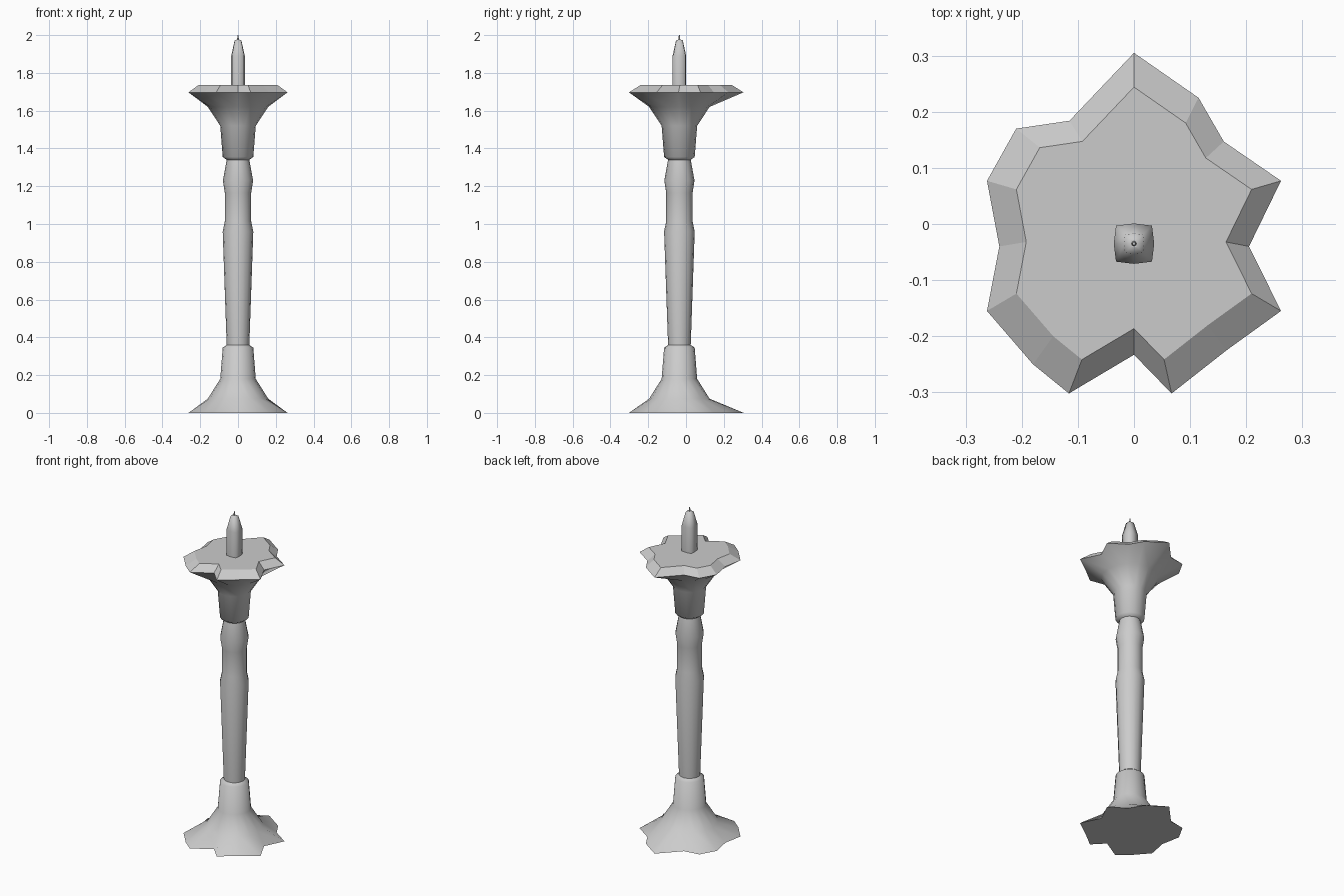
import bpy, bmesh
from math import sin, cos, pi

if "Cube" in bpy.data.objects:
    bpy.data.objects.remove(bpy.data.objects["Cube"])

CY = -0.035  # stem axis
STAR = [(0, .305), (.115, .225), (.16, .147), (.262, .077), (.205, -.04), (.262, -.155),
        (.165, -.225), (.067, -.302), (0, -.233), (-.116, -.302), (-.18, -.25),
        (-.262, -.155), (-.24, -.04), (-.262, .077), (-.21, .17), (-.115, .184)]


def star(z, s=1.0):
    return [(x * s, y * s, z) for x, y in STAR]


def circle(z, r, n=16):
    return [(r * sin(2 * pi * i / n), CY + r * cos(2 * pi * i / n), z) for i in range(n)]


def square_round(z, r):
    # eight-sided section with bulging corners
    c = r * 0.89
    return [(x, CY + y, z) for x, y in
            [(0, r), (c, c), (r, 0), (c, -c), (0, -r), (-c, -c), (-r, 0), (-c, c)]]


def loft(name, rings, sharp=(), flat=()):
    """Skin a bottom-to-top stack of rings; sharp ring edges and flat bands by index."""
    bm = bmesh.new()
    vs = [[bm.verts.new(p) for p in ring] for ring in rings]
    n = len(vs[0])
    for k in range(len(vs) - 1):
        for i in range(n):
            j = (i + 1) % n
            f = bm.faces.new((vs[k][i], vs[k][j], vs[k + 1][j], vs[k + 1][i]))
            f.smooth = k not in flat
    bm.faces.new(vs[0])
    bm.faces.new(vs[-1])
    for k in sharp:
        for i in range(n):
            e = bm.edges.get((vs[k][i], vs[k][(i + 1) % n]))
            e.smooth = False
    bmesh.ops.recalc_face_normals(bm, faces=bm.faces)
    me = bpy.data.meshes.new(name)
    bm.to_mesh(me)
    bm.free()
    ob = bpy.data.objects.new(name, me)
    bpy.context.collection.objects.link(ob)
    return ob


# Foot, stem and drip pan in one turned piece
loft("candlestick", [
    star(0), circle(.075, .16), circle(.18, .094), circle(.345, .081), circle(.36, .06),
    circle(.96, .081), circle(1.015, .07), circle(1.165, .07), circle(1.23, .08),
    circle(1.34, .06), circle(1.355, .081), circle(1.52, .094), circle(1.62, .16),
    star(1.697), star(1.735, .8)],
    sharp=(0, 4, 9, 13, 14), flat=(13,))

# Candle with tapered shoulder
loft("candle", [square_round(1.73, .036), square_round(1.89, .036),
                square_round(1.972, .018), square_round(1.976, .006)], sharp=(0,))

# Wick
loft("wick", [circle(1.97, .005, 8), circle(2.0, .003, 8)], sharp=(0, 1))
